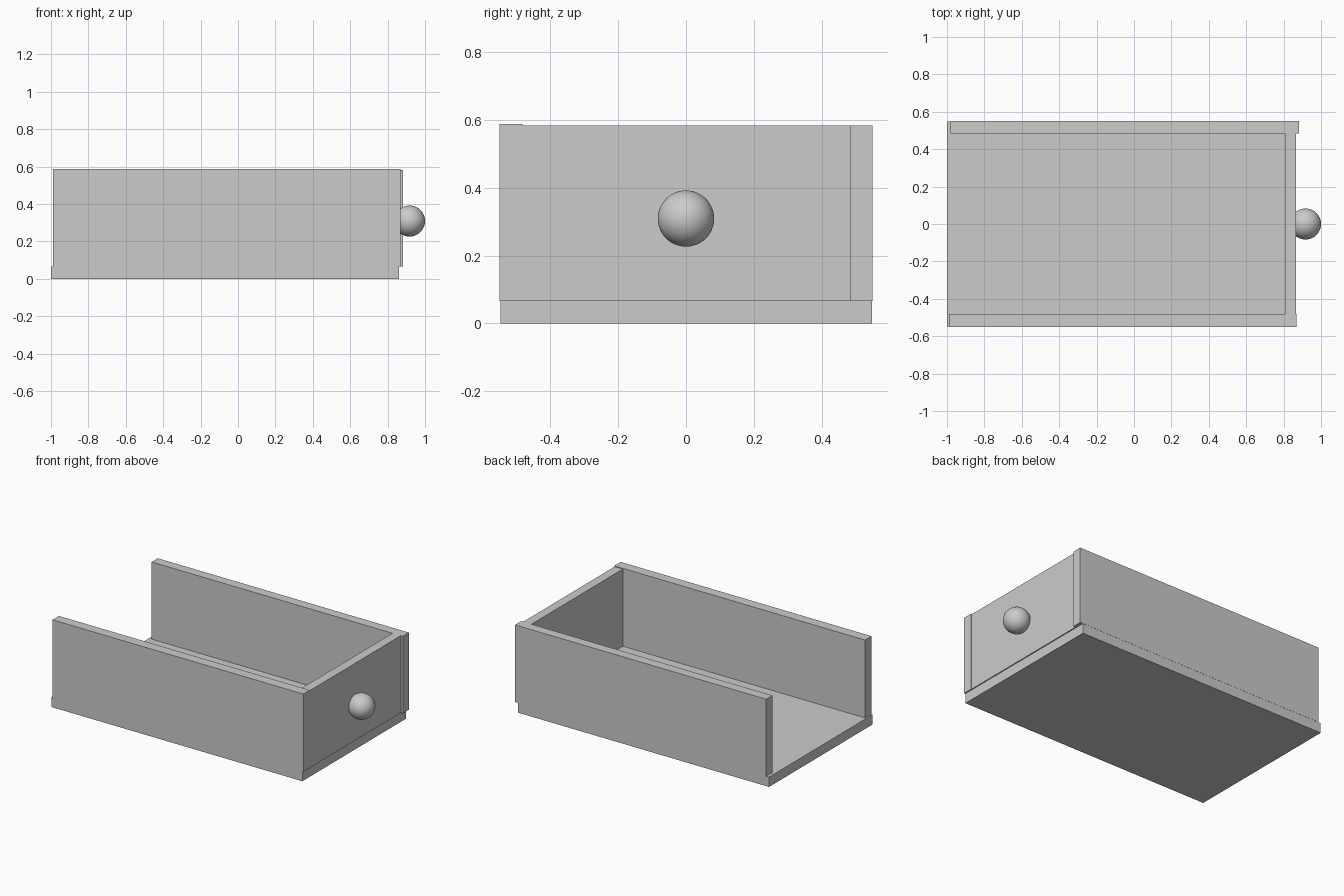
import bpy
from mathutils import Vector

cube = bpy.data.objects.get("Cube")
if cube:
    bpy.data.objects.remove(cube, do_unlink=True)

# Single plain grey material
grey = bpy.data.materials.new("plain_grey")
grey.use_nodes = True
colour = (0.6, 0.6, 0.6, 1)
grey.diffuse_color = colour
grey.node_tree.nodes["Principled BSDF"].inputs["Base Color"].default_value = colour


def board(name, low, high):
    """Rectangular board between two opposite corners."""
    low, high = Vector(low), Vector(high)
    bpy.ops.mesh.primitive_cube_add(size=1, location=(low + high) / 2)
    obj = bpy.context.object
    obj.name = name
    obj.scale = high - low
    bpy.ops.object.transform_apply(location=False, rotation=False, scale=True)
    obj.data.materials.append(grey)
    return obj


floor_top = 0.066
wall_top = 0.583

# Floor board, with the two long walls slightly offset along it
board("drawer_floor", (-1, -0.547, 0), (0.86, 0.549, floor_top))
board("front_side_wall", (-0.99, -0.55, floor_top), (0.869, -0.482, 0.588))
board("back_side_wall", (-0.98, 0.485, floor_top), (0.882, 0.55, wall_top))

# End panel that carries the knob; the opposite end is open
board("knob_panel", (0.806, -0.482, floor_top), (0.867, 0.485, wall_top))

# Round knob
bpy.ops.mesh.primitive_uv_sphere_add(segments=48, ring_count=24, radius=0.083,
                                     location=(0.917, 0, 0.309))
knob = bpy.context.object
knob.name = "knob"
knob.data.materials.append(grey)
bpy.ops.object.shade_smooth()
